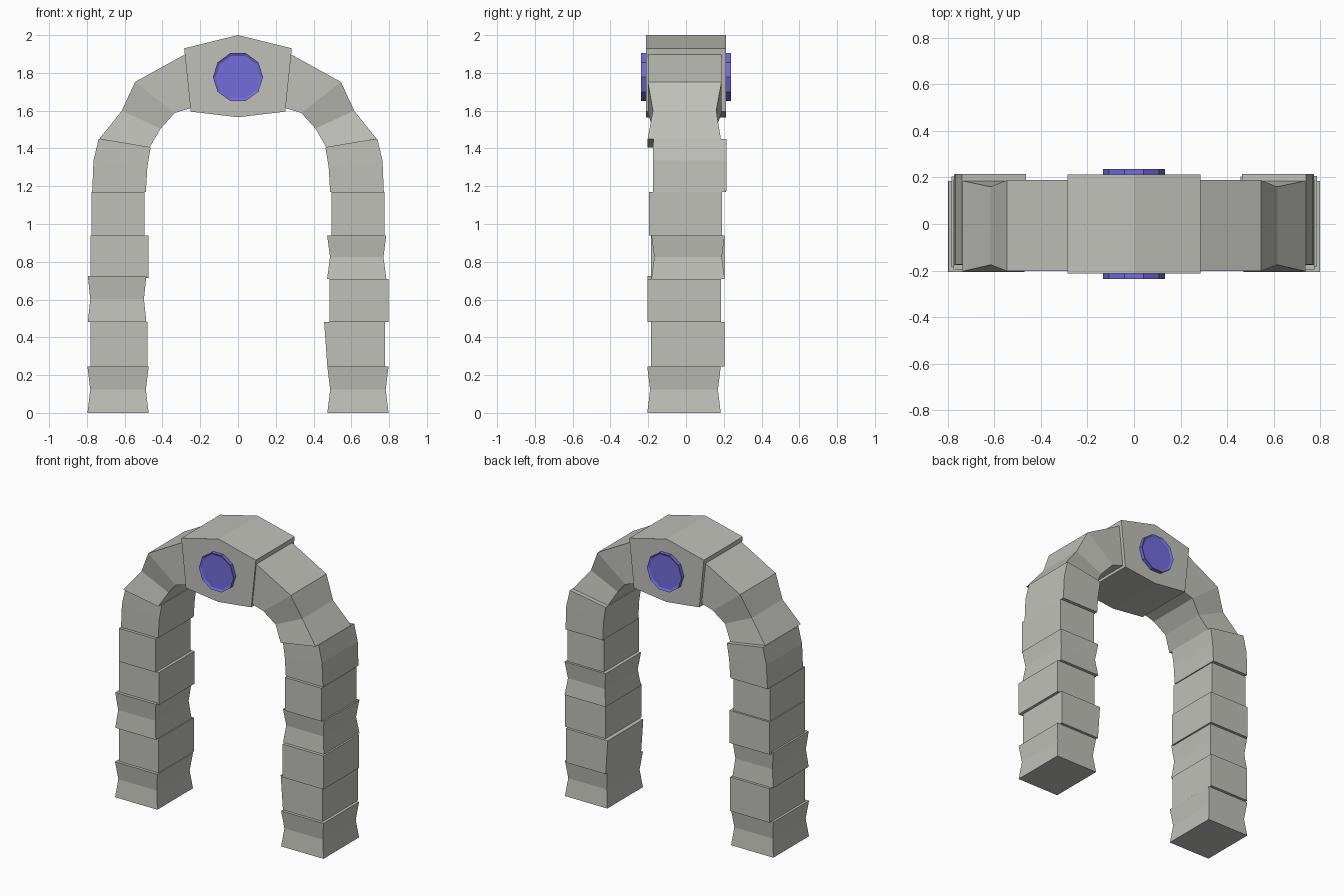
import bpy
import bmesh
import math
from mathutils import Matrix

default = bpy.data.objects.get("Cube")
if default:
    bpy.data.objects.remove(default, do_unlink=True)


def make_material(name, rgb):
    mat = bpy.data.materials.new(name)
    mat.use_nodes = True
    color = (*rgb, 1.0)
    mat.diffuse_color = color
    mat.node_tree.nodes["Principled BSDF"].inputs["Base Color"].default_value = color
    return mat


stone = make_material("grey stone", (0.53, 0.53, 0.49))
violet = make_material("violet gem", (0.17, 0.15, 0.70))


def finish(name, bm, mat):
    bmesh.ops.recalc_face_normals(bm, faces=bm.faces[:])
    mesh = bpy.data.meshes.new(name)
    bm.to_mesh(mesh)
    bm.free()
    mesh.materials.append(mat)
    obj = bpy.data.objects.new(name, mesh)
    bpy.context.collection.objects.link(obj)
    return obj


def loft(name, sections, side):
    """Join four-sided sections: inner point, outer point, front y, back y."""
    bm = bmesh.new()
    rings = []
    for (xi, zi), (xo, zo), front, back in sections:
        corners = [(xi, front, zi), (xo, front, zo), (xo, back, zo), (xi, back, zi)]
        rings.append([bm.verts.new((side * x, y, z)) for x, y, z in corners])
    for low, high in zip(rings, rings[1:]):
        for i in range(4):
            j = (i + 1) % 4
            bm.faces.new((low[i], low[j], high[j], high[i]))
    bm.faces.new(rings[0])
    bm.faces.new(rings[-1])
    return finish(name, bm, stone)


def level(z, inner, outer, front, back):
    return (inner, z), (outer, z), front, back


def block(name, side, z0, z1, inner, outer, front, back, waist=0.0, lean=0.0):
    """A pillar stone, optionally pinched at mid height."""
    sections = [level(z0, inner, outer, front, back)]
    if waist:
        sections.append(level((z0 + z1) / 2, inner + waist, outer - waist,
                              front + waist, back - waist))
    sections.append(level(z1, inner - lean, outer, front, back))
    loft(name, sections, side)


# Pillar stones, different on the two sides
for label, side in (("left", 1), ("right", -1)):
    block(f"{label}_foot_stone", side, 0, 0.245, 0.473, 0.797, -0.205, 0.184, waist=0.015)
    block(f"{label}_fifth_stone", side, 0.94, 1.17, 0.495, 0.775, -0.195, 0.19)

block("left_second_stone", 1, 0.245, 0.48, 0.473, 0.777, -0.185, 0.203, lean=0.017)
block("left_third_stone", 1, 0.48, 0.71, 0.485, 0.797, -0.205, 0.185)
block("left_fourth_stone", 1, 0.71, 0.94, 0.472, 0.785, -0.183, 0.205, waist=0.015)
block("right_second_stone", -1, 0.245, 0.48, 0.478, 0.78, -0.185, 0.203)
block("right_third_stone", -1, 0.48, 0.725, 0.485, 0.795, -0.205, 0.185, waist=0.013)
block("right_fourth_stone", -1, 0.715, 0.94, 0.475, 0.782, -0.185, 0.203)

# Curved top stones of the pillars and the arch stones
for label, side in (("left", 1), ("right", -1)):
    loft(f"{label}_shoulder_stone", [
        level(1.17, 0.488, 0.772, -0.175, 0.213),
        ((0.48, 1.30), (0.765, 1.335), -0.175, 0.215),
        ((0.463, 1.405), (0.738, 1.45), -0.173, 0.215),
    ], side)
    loft(f"{label}_arch_stone", [
        ((0.468, 1.405), (0.735, 1.45), -0.203, 0.185),
        ((0.41, 1.505), (0.615, 1.60), -0.175, 0.16),
        ((0.335, 1.588), (0.545, 1.752), -0.202, 0.188),
        ((0.23, 1.62), (0.25, 1.915), -0.202, 0.188),
    ], side)

# Keystone with a pointed top and bottom
outline = [(0, 2.0), (0.285, 1.93), (0.25, 1.595),
           (0, 1.565), (-0.25, 1.595), (-0.285, 1.93)]
bm = bmesh.new()
face = bm.faces.new([bm.verts.new((x, -0.212, z)) for x, z in outline])
grown = bmesh.ops.extrude_face_region(bm, geom=[face], use_keep_orig=True)
moved = [v for v in grown["geom"] if isinstance(v, bmesh.types.BMVert)]
bmesh.ops.translate(bm, verts=moved, vec=(0, 0.424, 0))
finish("keystone", bm, stone)

# Ten-sided gems with a thin raised rim, front and back
for label, sign in (("front", -1), ("back", 1)):
    bm = bmesh.new()
    place = Matrix.Translation((0, sign * 0.217, 1.778)) @ Matrix.Rotation(math.pi / 2, 4, "X")
    bmesh.ops.create_cone(bm, cap_ends=True, segments=10, radius1=0.133,
                          radius2=0.133, depth=0.04, matrix=place)
    bm.normal_update()
    cap = [f for f in bm.faces if f.normal.y * sign > 0.9]
    bmesh.ops.inset_region(bm, faces=cap, thickness=0.015, depth=0)
    bmesh.ops.translate(bm, verts=cap[0].verts[:], vec=(0, -sign * 0.008, 0))
    gem = finish(f"{label}_gem", bm, violet)
    # Flat sides must line up with the top and bottom of the keystone
    angles = [math.atan2(v.co.z - 1.778, v.co.x) for v in gem.data.vertices]
    turn = min(angles, key=abs)
    pivot = Matrix.Translation((0, 0, 1.778))
    gem.data.transform(pivot @ Matrix.Rotation(turn, 4, "Y") @ pivot.inverted())
